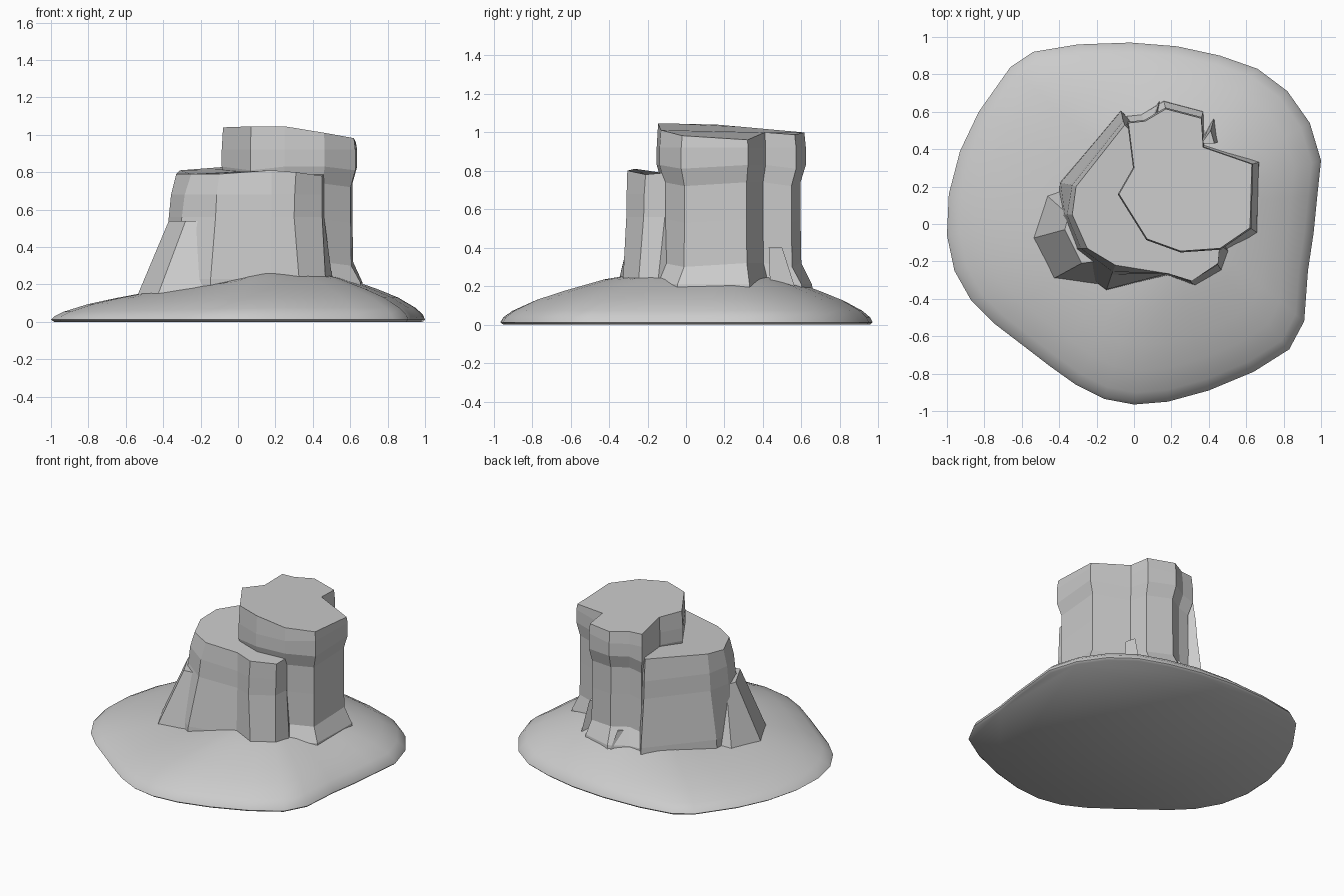
import bpy, bmesh, math

if "Cube" in bpy.data.objects:
    bpy.data.objects.remove(bpy.data.objects["Cube"])


def loft(name, rings, apex=None, smooth=False):
    """Skin a stack of closed rings, cap the bottom and close the top."""
    bm = bmesh.new()
    loops = [[bm.verts.new(p) for p in r] for r in rings]
    n = len(rings[0])
    for a, b in zip(loops, loops[1:]):
        for i in range(n):
            j = (i + 1) % n
            bm.faces.new((a[i], a[j], b[j], b[i]))
    bm.faces.new(loops[0][::-1])
    if apex:
        tip = bm.verts.new(apex)
        for i in range(n):
            bm.faces.new((loops[-1][i], loops[-1][(i + 1) % n], tip))
    else:
        bm.faces.new(loops[-1])
    bmesh.ops.recalc_face_normals(bm, faces=bm.faces)
    me = bpy.data.meshes.new(name)
    bm.to_mesh(me)
    bm.free()
    ob = bpy.data.objects.new(name, me)
    bpy.context.collection.objects.link(ob)
    if smooth:
        bpy.ops.object.select_all(action='DESELECT')
        ob.select_set(True)
        bpy.context.view_layer.objects.active = ob
        bpy.ops.object.shade_smooth_by_angle(angle=math.radians(50))
    return ob


# Smooth earth mound: outline shrunk towards a centre along a domed profile
outline = [(0, -.965), (.18, -.95), (.4, -.89), (.64, -.79), (.83, -.67),
           (.91, -.52), (.93, -.25), (.96, -.05), (.98, .15), (1, .34),
           (.94, .54), (.82, .71), (.66, .83), (.46, .9), (.23, .95),
           (-.02, .97), (-.3, .96), (-.54, .92), (-.66, .84), (-.83, .6),
           (-.93, .39), (-.99, .16), (-1, -.06), (-.96, -.25), (-.87, -.41),
           (-.75, -.53), (-.58, -.66), (-.45, -.76), (-.31, -.86), (-.16, -.935)]
dome = [(.985, 0), (1, .012), (.985, .04), (.94, .075), (.83, .13),
        (.7, .175), (.5, .235), (.3, .27)]
cx, cy = .15, .1


def mound_ring(s, z):
    ring = []
    for x, y in outline:
        dx, dy = x - cx, y - cy
        left = max(0, -dx / math.hypot(dx, dy))
        drop = 1 - .28 * left if z > .02 else 1
        ring.append((cx + s * dx, cy + s * dy, z * drop))
    return ring


loft("mound", [mound_ring(s, z) for s, z in dome], (cx, cy, .29), True)

# Tall rock tower: faceted rings scaled about its own centre
tower = [(-.03, .54), (.06, .55), (.17, .615), (.36, .565), (.37, .41),
         (.63, .32), (.62, -.02), (.46, -.13), (.25, -.145), (.07, -.08),
         (-.08, .16), (0, .3)]
tx, ty = .27, .22


def tower_top(x, y):
    return 1.045 - .18 * max(0, x - .27) - .09 * max(0, y - .1)


levels = [(1.13, .12), (1.1, .21), (.96, .32), (.95, .55), (.95, .74),
          (1.02, .83), (1.02, .92)]
rings = [[(tx + s * (x - tx), ty + s * (y - ty),
           z - (.02 if i % 3 == 0 and .3 < z < .9 else 0))
          for i, (x, y) in enumerate(tower)] for s, z in levels]
rings.append([(x, y, tower_top(x, y)) for x, y in tower])
loft("tall_tower", rings)

# Lower ledge wrapping the left and front of the tower
low = [(-.07, .61), (-.4, .22), (-.4, .03), (-.36, -.2), (-.15, -.36),
       (.18, -.275), (.33, -.33), (.47, -.25), (.51, -.15), (.3, .2)]
shoulder = [(-.06, .56), (-.34, .21), (-.37, .05), (-.3, -.13), (-.12, -.27),
            (.18, -.265), (.3, -.31), (.45, -.22), (.46, -.11), (.3, .2)]
rim = [(-.05, .53), (-.31, .2), (-.33, .05), (-.25, -.13), (-.1, -.22),
       (.18, -.265), (.31, -.305), (.45, -.21), (.46, -.1), (.3, .2)]
rim_z = [.83, .81, .79, .79, .79, .81, .80, .78, .79, .82]
loft("lower_ledge", [
    [(x, y, .12) for x, y in low],
    [(x + .12 * (a - x), y + .12 * (b - y), .23) for (x, y), (a, b) in zip(low, shoulder)],
    [(x, y, .56) for x, y in shoulder],
    [(x + .3 * (a - x), y + .3 * (b - y), .68) for (x, y), (a, b) in zip(shoulder, rim)],
    [(x, y, z) for (x, y), z in zip(rim, rim_z)]])

# Sloping buttress leaning on the left corner
loft("left_buttress", [
    [(-.555, -.08, .1), (-.445, -.3, .1), (-.14, -.36, .1), (-.1, .1, .1), (-.3, .24, .1), (-.48, .165, .1)],
    [(-.37, -.03, .54), (-.28, -.21, .54), (-.2, -.2, .54), (-.2, 0, .54), (-.27, .1, .54), (-.35, .05, .54)]])

# Small rock flakes at the back of the tower
for k, (x, y, h) in enumerate([(.42, .56, .4), (.13, .66, .3)]):
    loft(f"rock_flake_{k + 1}", [
        [(x - .07, y - .12, .12), (x + .04, y - .12, .12), (x + .015, y + .03, .12)],
        [(x - .06, y - .13, h), (x + .01, y - .13, h), (x - .01, y - .06, h)]])
